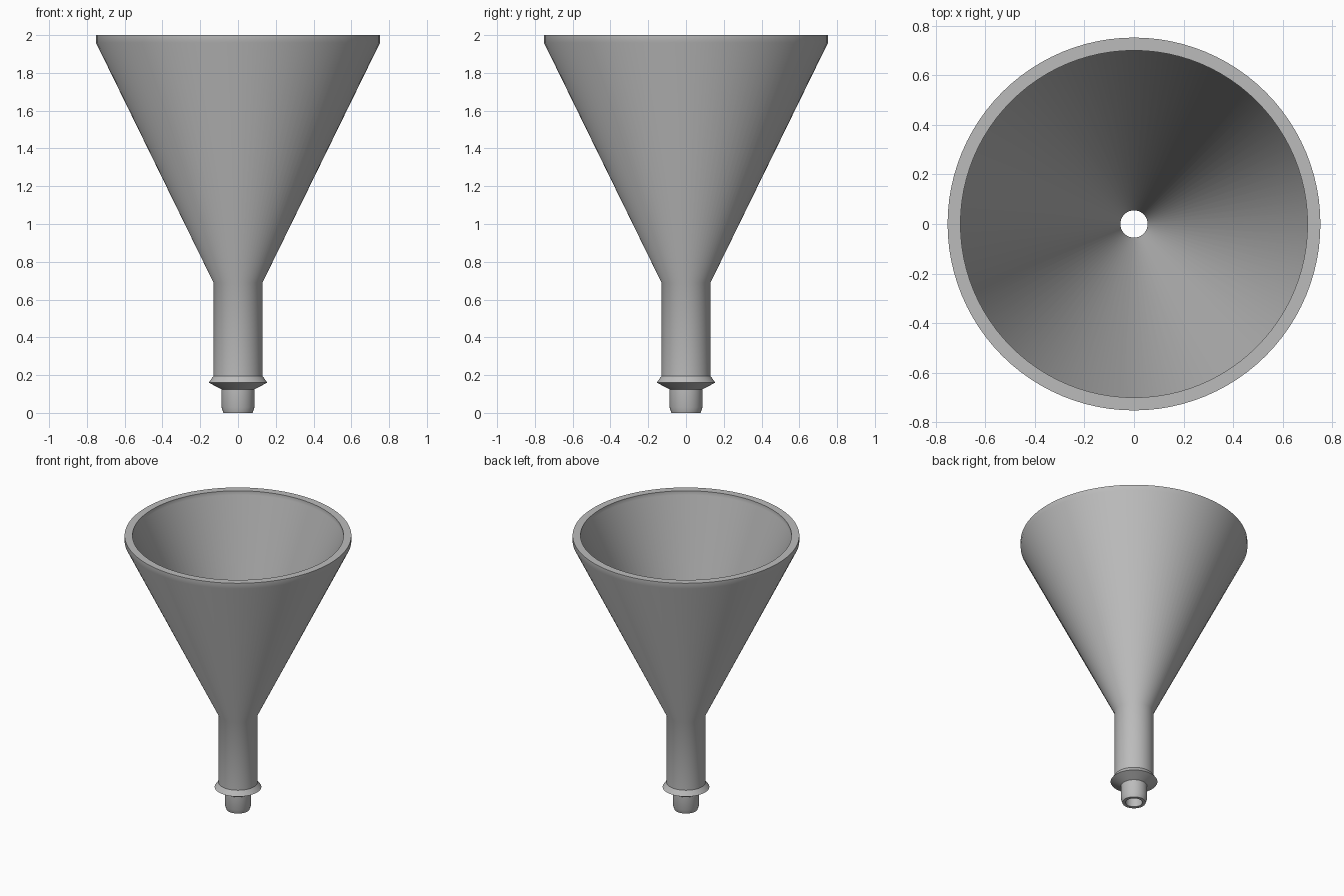
import bpy, bmesh, math

cube = bpy.data.objects.get("Cube")
if cube:
    bpy.data.objects.remove(cube, do_unlink=True)

SEGMENTS = 96

# Single plain grey material
grey = bpy.data.materials.new("plain_grey")
grey.use_nodes = True
colour = (0.5, 0.5, 0.5, 1)
grey.diffuse_color = colour
grey.node_tree.nodes["Principled BSDF"].inputs["Base Color"].default_value = colour


def lathe(name, profile, material):
    """Spin a closed (radius, height) profile around the z axis."""
    bm = bmesh.new()
    verts = [bm.verts.new((r, 0, z)) for r, z in profile]
    edges = [bm.edges.new((a, b)) for a, b in zip(verts, verts[1:] + verts[:1])]
    bmesh.ops.spin(bm, geom=verts + edges, cent=(0, 0, 0), axis=(0, 0, 1),
                   angle=math.tau, steps=SEGMENTS, use_merge=True)
    bmesh.ops.remove_doubles(bm, verts=bm.verts, dist=1e-5)
    bmesh.ops.recalc_face_normals(bm, faces=bm.faces)
    mesh = bpy.data.meshes.new(name)
    bm.to_mesh(mesh)
    bm.free()
    obj = bpy.data.objects.new(name, mesh)
    bpy.context.collection.objects.link(obj)
    mesh.materials.append(material)
    bpy.ops.object.select_all(action="DESELECT")
    obj.select_set(True)
    bpy.context.view_layer.objects.active = obj
    bpy.ops.object.shade_smooth_by_angle(angle=math.radians(29))
    return obj


# Outside: chamfered tip, flared collar, neck, cone, rim
outside = [(0.077, 0), (0.087, 0.03), (0.087, 0.125), (0.155, 0.16),
           (0.13, 0.195), (0.13, 0.69), (0.752, 1.96), (0.752, 2)]
# Inside: rim lip, cone and straight bore
inside = [(0.70, 2), (0.70, 1.97), (0.055, 0.66), (0.055, 0)]

lathe("funnel", outside + inside, grey)
